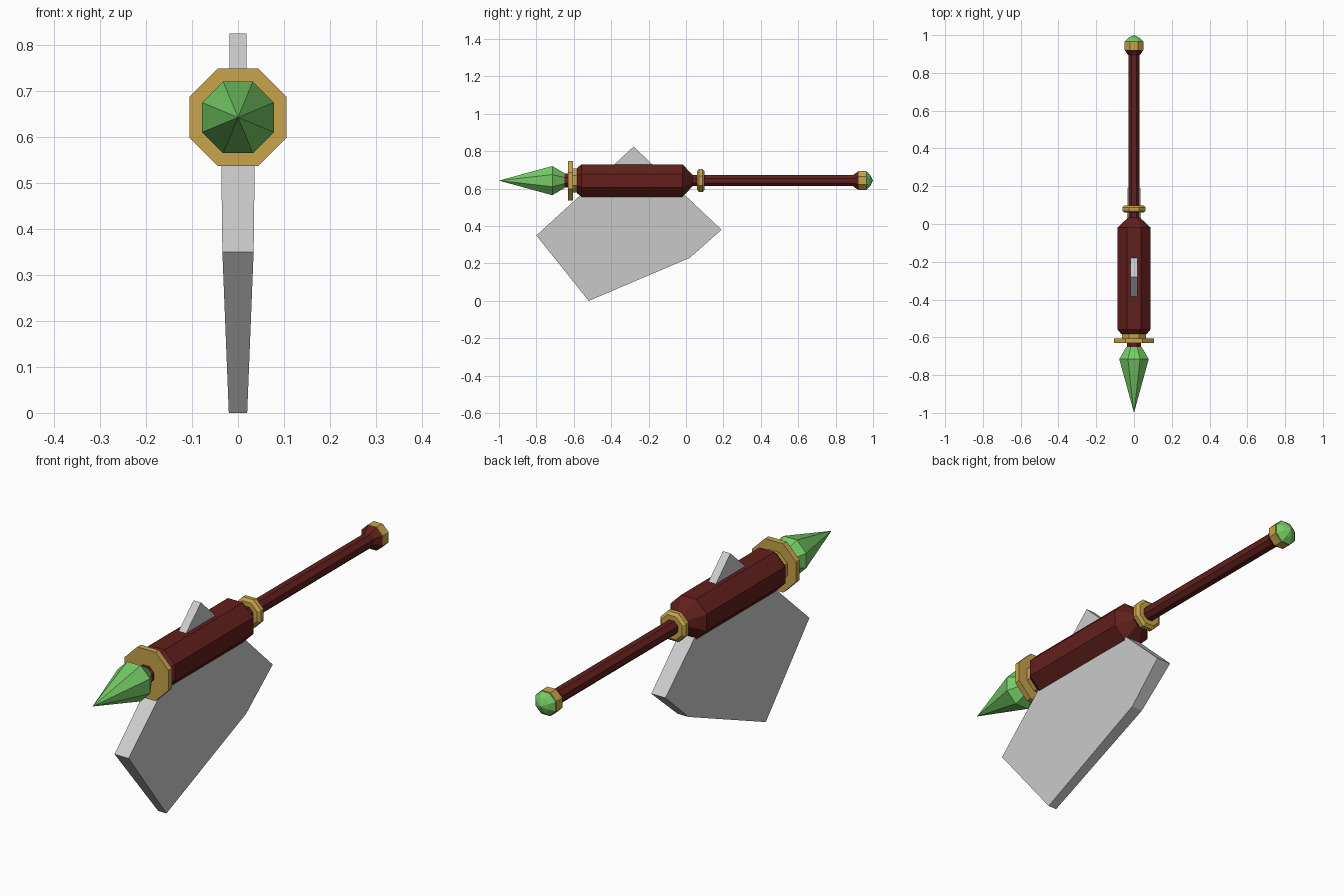
import bpy, bmesh
from math import pi, cos, sin

if "Cube" in bpy.data.objects:
    bpy.data.objects.remove(bpy.data.objects["Cube"])

AXIS_Z = 0.643
SIDES = 8


def material(name, rgb):
    m = bpy.data.materials.new(name)
    m.diffuse_color = (*rgb, 1)
    m.use_nodes = True
    m.node_tree.nodes["Principled BSDF"].inputs["Base Color"].default_value = m.diffuse_color
    return m


RED = material("dark_red", (0.12, 0.014, 0.012))
GOLD = material("gold", (0.58, 0.37, 0.07))
GREEN = material("green", (0.18, 0.60, 0.13))


def finish(name, bm, mat=None):
    bmesh.ops.recalc_face_normals(bm, faces=bm.faces[:])
    me = bpy.data.meshes.new(name)
    bm.to_mesh(me)
    bm.free()
    ob = bpy.data.objects.new(name, me)
    bpy.context.collection.objects.link(ob)
    if mat:
        me.materials.append(mat)
    return ob


def lathe(name, profile, mat):
    """Octagonal turning along y; profile holds (y, distance to flat), 0 is a tip."""
    bm = bmesh.new()
    rings = []
    for y, apothem in profile:
        r = apothem / cos(pi / SIDES)
        n = SIDES if r else 1
        rings.append([bm.verts.new((r * cos((i + 0.5) * 2 * pi / SIDES), y,
                                    AXIS_Z + r * sin((i + 0.5) * 2 * pi / SIDES)))
                      for i in range(n)])
    for a, b in zip(rings, rings[1:]):
        for i in range(SIDES):
            j = (i + 1) % SIDES
            quad = [a[i % len(a)], a[j % len(a)], b[j % len(b)], b[i % len(b)]]
            bm.faces.new(list(dict.fromkeys(quad)))
    for end in (rings[0], rings[-1]):
        if len(end) > 1:
            bm.faces.new(end)
    return finish(name, bm, mat)


def plate(name, outline):
    """Flat plate in the yz plane; outline holds (y, z, half thickness)."""
    bm = bmesh.new()
    left = [bm.verts.new((-t, y, z)) for y, z, t in outline]
    right = [bm.verts.new((t, y, z)) for y, z, t in outline]
    bm.faces.new(left)
    bm.faces.new(right[::-1])
    for i in range(len(outline)):
        j = (i + 1) % len(outline)
        bm.faces.new((left[i], left[j], right[j], right[i]))
    return finish(name, bm)


# Front crystal, neck and collar
lathe("front_crystal", [(-1.0, 0), (-0.715, 0.078), (-0.65, 0.04)], GREEN)
lathe("neck", [(-0.66, 0.037), (-0.57, 0.037)], RED)
lathe("front_collar", [(-0.63, 0.106), (-0.605, 0.106)], GOLD)
lathe("collar_base", [(-0.61, 0.064), (-0.578, 0.064)], GOLD)

# Thick head, grip and middle ring
lathe("head", [(-0.582, 0.068), (-0.558, 0.087), (-0.018, 0.087), (0.035, 0.03)], RED)
lathe("grip", [(0.03, 0.03), (0.893, 0.03), (0.922, 0.05), (0.93, 0.05)], RED)
lathe("grip_ring", [(0.06, 0.05), (0.07, 0.062), (0.088, 0.062), (0.098, 0.05)], GOLD)

# Pommel
lathe("pommel_band", [(0.922, 0.051), (0.963, 0.051)], GOLD)
lathe("pommel_gem", [(0.955, 0.05), (0.966, 0.049), (0.985, 0.03), (1.0, 0)], GREEN)

# Blade below the head and spike above it
plate("blade", [(-0.80, 0.35, 0.034), (-0.52, 0.0, 0.02), (0.02, 0.23, 0.026),
                (0.19, 0.38, 0.034), (-0.04, 0.598, 0.037), (-0.528, 0.598, 0.037)])
plate("top_spike", [(-0.28, 0.825, 0.018), (-0.48, 0.64, 0.018), (-0.085, 0.64, 0.018)])
